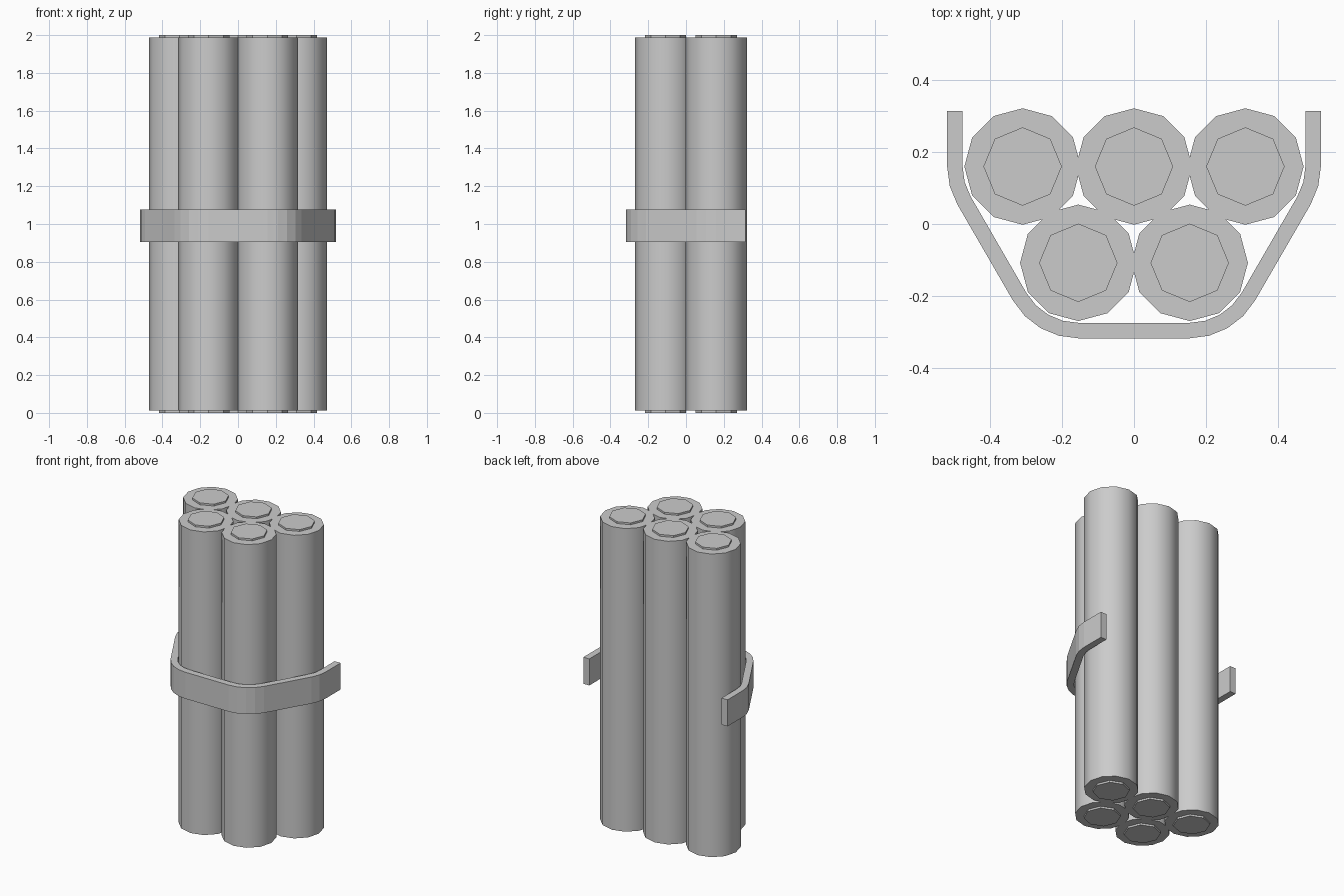
import bpy, bmesh
from math import radians, cos, sin

if "Cube" in bpy.data.objects:
    bpy.data.objects.remove(bpy.data.objects["Cube"])

grey = bpy.data.materials.new("plain_grey")
grey.use_nodes = True
COLOUR = (0.6, 0.6, 0.6, 1)
grey.diffuse_color = COLOUR
grey.node_tree.nodes["Principled BSDF"].inputs["Base Color"].default_value = COLOUR

BACK_Y, FRONT_Y, SPACING = 0.16, -0.108, 0.31
RADIUS, CAP_RADIUS, LIP = 0.162, 0.109, 0.012


def prism(name, sides, radius, x, y, z0, z1):
    bpy.ops.mesh.primitive_cylinder_add(vertices=sides, radius=radius, depth=z1 - z0,
                                        location=(x, y, (z0 + z1) / 2))
    obj = bpy.context.object
    obj.name = name
    obj.data.materials.append(grey)
    return obj


# Tubes: three at the back, two nested in front, each with a raised disc at both ends
centres = [(i * SPACING, BACK_Y) for i in (-1, 0, 1)]
centres += [(i * SPACING / 2, FRONT_Y) for i in (-1, 1)]
for n, (x, y) in enumerate(centres, 1):
    prism(f"tube_{n}", 12, RADIUS, x, y, LIP, 2 - LIP)
    bpy.ops.object.shade_smooth_by_angle(angle=radians(40))
    prism(f"bottom_disc_{n}", 8, CAP_RADIUS, x, y, 0, LIP)
    prism(f"top_disc_{n}", 8, CAP_RADIUS, x, y, 2 - LIP, 2)


# Strap: an open band wrapped round the outer tubes
def strap_side(radius):
    """Left-to-right path at a given distance from the tube centres."""
    pts = [(-SPACING - radius, 0.315)]
    for cx, cy, start, stop in ((-SPACING, BACK_Y, 180, 210),
                                (-SPACING / 2, FRONT_Y, 210, 270)):
        for deg in range(start, stop + 1, 15):
            a = radians(deg)
            pts.append((cx + radius * cos(a), cy + radius * sin(a)))
    return pts + [(-x, y) for x, y in reversed(pts)]


bm = bmesh.new()
outer, inner = [[bm.verts.new((x, y, 0.905)) for x, y in strap_side(r)]
                for r in (0.21, 0.167)]
faces = [bm.faces.new((outer[i], outer[i + 1], inner[i + 1], inner[i]))
         for i in range(len(outer) - 1)]
top = bmesh.ops.extrude_face_region(bm, geom=faces, use_keep_orig=True)["geom"]
bmesh.ops.translate(bm, vec=(0, 0, 0.173),
                    verts=[v for v in top if isinstance(v, bmesh.types.BMVert)])
bmesh.ops.recalc_face_normals(bm, faces=bm.faces)
mesh = bpy.data.meshes.new("strap")
bm.to_mesh(mesh)
bm.free()
mesh.materials.append(grey)
bpy.context.collection.objects.link(bpy.data.objects.new("strap", mesh))
